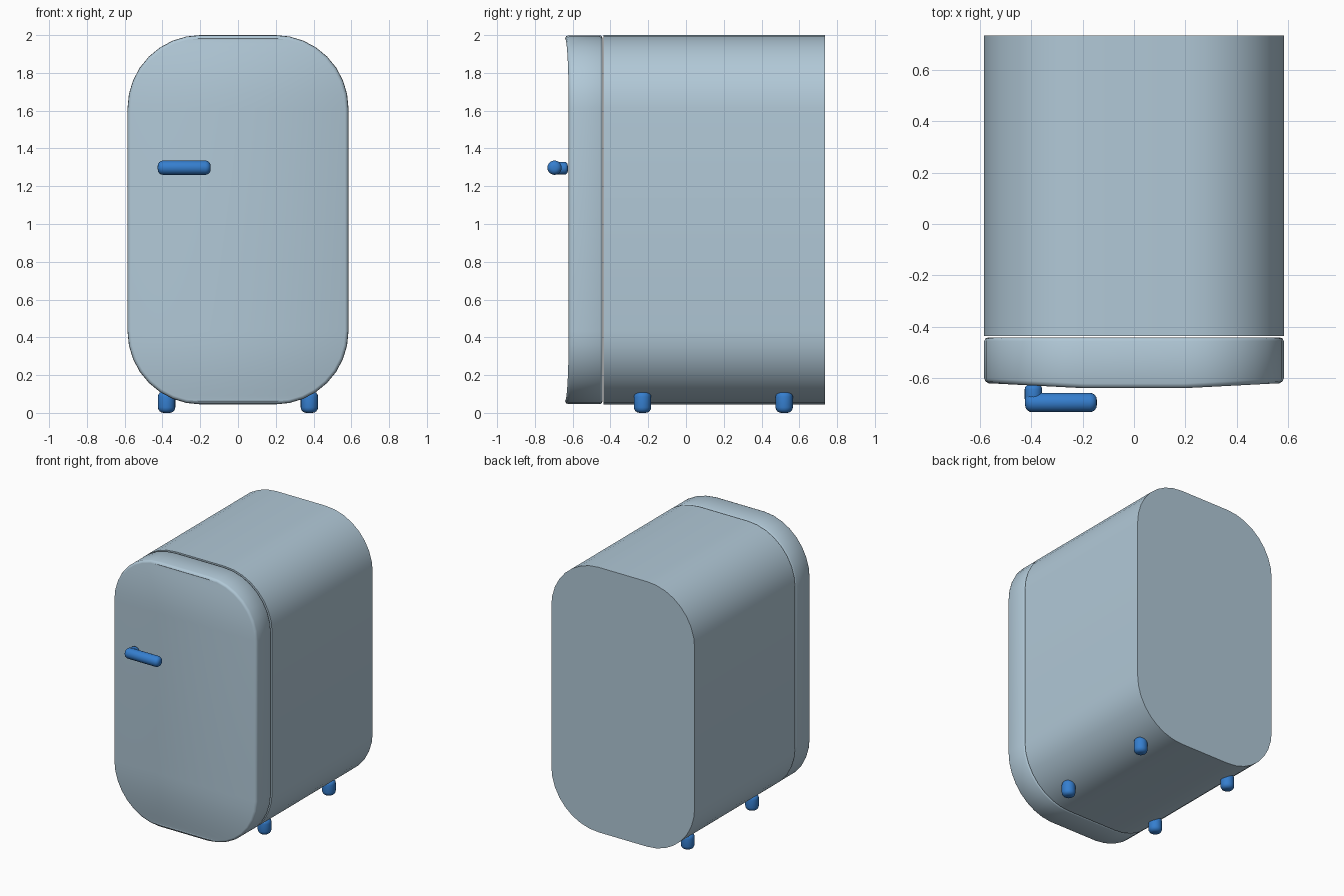
import bpy, bmesh, math
from mathutils import Vector

if "Cube" in bpy.data.objects:
    bpy.data.objects.remove(bpy.data.objects["Cube"])

HALF_W, Z0, Z1, R = 0.585, 0.045, 2.0, 0.387
STEPS = 8


def material(name, rgb):
    m = bpy.data.materials.new(name)
    m.diffuse_color = (*rgb, 1)
    m.use_nodes = True
    m.node_tree.nodes["Principled BSDF"].inputs["Base Color"].default_value = m.diffuse_color
    return m


shell_mat = material("pale blue enamel", (0.44, 0.58, 0.68))
blue_mat = material("bright blue", (0.036, 0.21, 0.62))


def outline(inset=0.0):
    """Rounded rectangle in x/z, counter-clockwise from the lower right corner."""
    r = R - inset
    cx, lo, hi = HALF_W - R, Z0 + R, Z1 - R
    pts = []
    for sx, cz, start in ((1, lo, -90), (1, hi, 0), (-1, hi, 90), (-1, lo, 180)):
        for i in range(STEPS + 1):
            a = math.radians(start + 90 * i / STEPS)
            pts.append((sx * cx + r * math.cos(a), cz + r * math.sin(a)))
    return pts


def finish(bm, name, mat, angle=35):
    bmesh.ops.recalc_face_normals(bm, faces=bm.faces)
    me = bpy.data.meshes.new(name)
    bm.to_mesh(me)
    bm.free()
    ob = bpy.data.objects.new(name, me)
    bpy.context.collection.objects.link(ob)
    me.materials.append(mat)
    bpy.ops.object.select_all(action='DESELECT')
    ob.select_set(True)
    bpy.context.view_layer.objects.active = ob
    bpy.ops.object.shade_smooth_by_angle(angle=math.radians(angle))
    return ob


def loft(bm, rings):
    loops = [[bm.verts.new(p) for p in ring] for ring in rings]
    for a, b in zip(loops, loops[1:]):
        for i in range(len(a)):
            j = (i + 1) % len(a)
            bm.faces.new((a[i], a[j], b[j], b[i]))
    return loops


# cabinet: straight rounded tube with flat ends
bm = bmesh.new()
loops = loft(bm, [[(x, y, z) for x, z in outline()] for y in (-0.437, 0.735)])
for loop in loops:
    bm.faces.new(loop)
finish(bm, "cabinet", shell_mat)


# door: slab with softened rims, its face reaching further forward at top and bottom
def front_y(x):
    return -0.64 + max(0, abs(x) - 0.2) * 0.052


bm = bmesh.new()
rings = []
for inset, y in ((0.014, -0.443), (0.005, -0.447), (0.001, -0.456)):
    rings.append([(x, y, z) for x, z in outline(inset)])
for inset, back in ((0.001, 0.018), (0.006, 0.006), (0.018, 0.0)):
    rings.append([(x, front_y(x) + back, z) for x, z in outline(inset)])
loops = loft(bm, rings)
bm.faces.new(loops[0])
# door face made of level strips between the left and right rim
face = loops[-1]
n = 2 * (STEPS + 1)
right, left = face[:n], face[n:][::-1]
for i in range(n - 1):
    bm.faces.new((right[i], right[i + 1], left[i + 1], left[i]))
finish(bm, "door", shell_mat, 50)


def pill(name, start, end, radius, rounding):
    """Cylinder between two points with rounded rims."""
    start, end = Vector(start), Vector(end)
    axis = end - start
    bm = bmesh.new()
    bmesh.ops.create_cone(bm, cap_ends=True, segments=20, radius1=radius,
                          radius2=radius, depth=axis.length)
    rims = [e for e in bm.edges if abs(e.verts[0].co.z - e.verts[1].co.z) < 1e-5]
    bmesh.ops.bevel(bm, geom=rims, offset=rounding, segments=4, profile=0.5,
                    affect='EDGES')
    bmesh.ops.rotate(bm, verts=bm.verts,
                     matrix=axis.to_track_quat('Z', 'Y').to_matrix())
    bmesh.ops.translate(bm, verts=bm.verts, vec=(start + end) / 2)
    return finish(bm, name, blue_mat, 50)


# handle bar and its mount
pill("handle_bar", (-0.425, -0.696, 1.298), (-0.145, -0.696, 1.298), 0.038, 0.028)
pill("handle_mount", (-0.392, -0.70, 1.295), (-0.392, -0.626, 1.295), 0.034, 0.018)

# feet
for sx, side in ((-1, "left"), (1, "right")):
    for y, end in ((-0.23, "front"), (0.52, "back")):
        pill(f"foot_{end}_{side}", (sx * 0.378, y, 0), (sx * 0.378, y, 0.115),
             0.046, 0.03)
